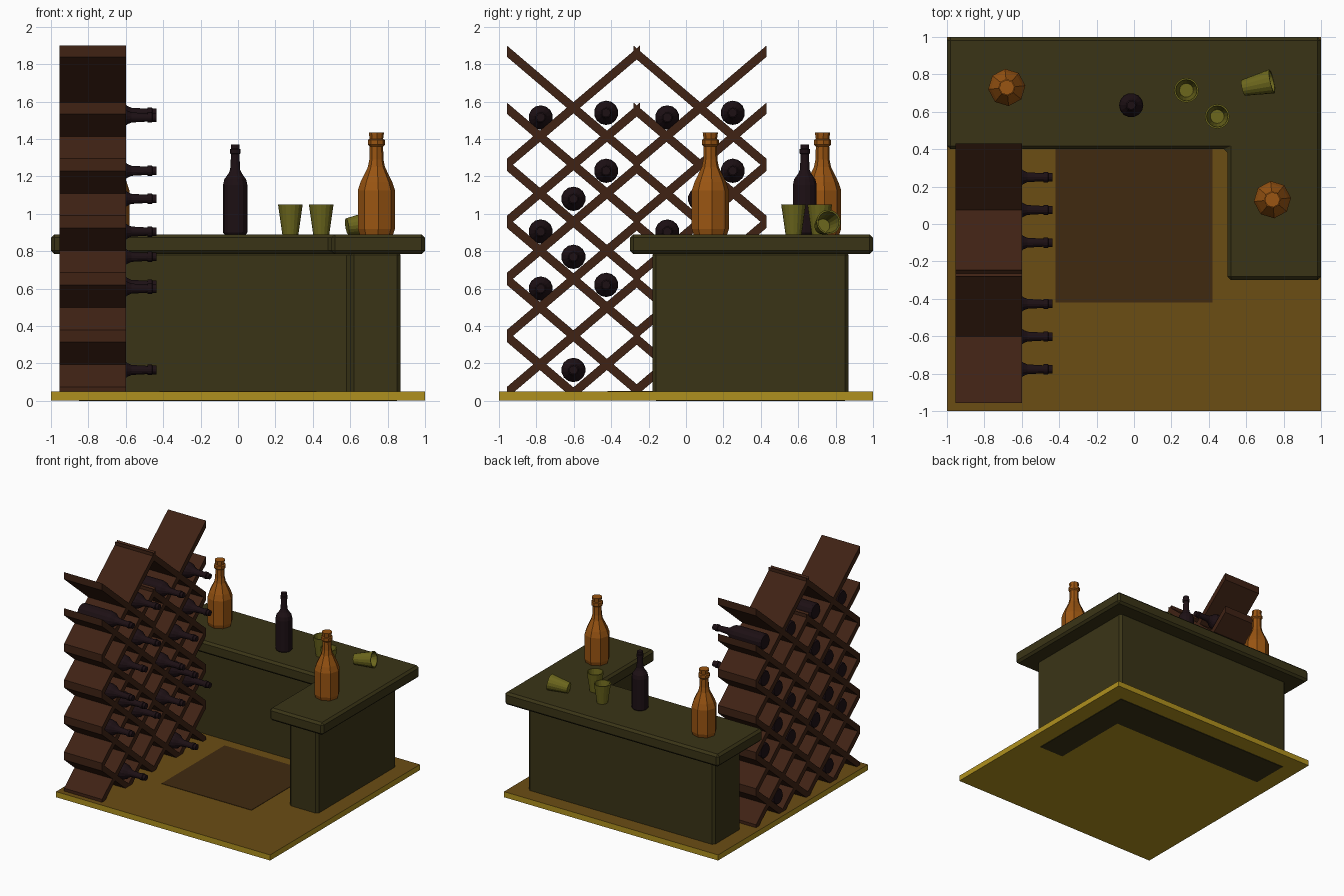
import bpy, bmesh, math
from mathutils import Matrix, Vector

if "Cube" in bpy.data.objects:
    bpy.data.objects.remove(bpy.data.objects["Cube"])


def mat(name, r, g, b):
    m = bpy.data.materials.new(name)
    m.diffuse_color = (r, g, b, 1)
    m.use_nodes = True
    m.node_tree.nodes["Principled BSDF"].inputs["Base Color"].default_value = m.diffuse_color
    return m


FLOOR = mat("floor_yellow", .43, .28, .013)
BOARDS = mat("floor_top_brown", .147, .074, .007)
RUG = mat("rug_brown", .051, .023, .005)
OLIVE = mat("counter_olive", .042, .034, .008)
WOOD = mat("rack_wood", .05, .016, .007)
DARK = mat("dark_glass", .012, .005, .007)
AMBER = mat("amber_glass", .32, .09, .006)
GREEN = mat("cup_green", .15, .135, .012)


def finish(bm, name, material, matrix=None):
    bmesh.ops.recalc_face_normals(bm, faces=bm.faces)
    me = bpy.data.meshes.new(name)
    bm.to_mesh(me)
    bm.free()
    me.materials.append(material)
    ob = bpy.data.objects.new(name, me)
    bpy.context.collection.objects.link(ob)
    if matrix:
        ob.matrix_world = matrix
    return ob


def prism(name, pts, offset, material, bevel=0):
    """Extrude a polygon of 3D points by an offset."""
    bm = bmesh.new()
    face = bm.faces.new([bm.verts.new(p) for p in pts])
    ext = bmesh.ops.extrude_face_region(bm, geom=[face])
    moved = [v for v in ext["geom"] if isinstance(v, bmesh.types.BMVert)]
    bmesh.ops.translate(bm, vec=offset, verts=moved)
    ob = finish(bm, name, material)
    if bevel:
        b = ob.modifiers.new("edge_chamfer", "BEVEL")
        b.width = bevel
        b.segments = 1
    return ob


def slab(name, xy, z0, z1, material, bevel=0):
    return prism(name, [(x, y, z0) for x, y in xy], (0, 0, z1 - z0), material, bevel)


def lathe(name, profile, sides, material, matrix, turn=0):
    """Spin an (r, z) profile around z; r = 0 closes with a pole."""
    bm = bmesh.new()
    rings = []
    for r, z in profile:
        if r == 0:
            rings.append([bm.verts.new((0, 0, z))] * sides)
        else:
            rings.append([bm.verts.new((r * math.cos(turn + 2 * math.pi * i / sides),
                                        r * math.sin(turn + 2 * math.pi * i / sides), z))
                          for i in range(sides)])
    for a, b in zip(rings, rings[1:]):
        for i in range(sides):
            j = (i + 1) % sides
            bm.faces.new(list(dict.fromkeys((a[i], a[j], b[j], b[i]))))
    return finish(bm, name, material, matrix)


# Floor with a browner upper face, and the rug
floor = slab("floor", [(-1, -1), (1, -1), (1, 1), (-1, 1)], .003, .05, FLOOR)
floor.data.materials.append(BOARDS)
for p in floor.data.polygons:
    if p.normal.z > .9:
        p.material_index = 1
slab("rug", [(-.42, -.42), (.42, -.42), (.42, .42), (-.42, .42)], .045, .053, RUG)


# L-shaped counter
def ell(left, right, front, inner_x, inner_y, back):
    return [(left, inner_y), (inner_x, inner_y), (inner_x, front),
            (right, front), (right, back), (left, back)]


slab("counter_body", ell(-.87, .87, -.18, .60, .51, .87), 0, .80, OLIVE, .02)
slab("counter_top", ell(-1, 1, -.30, .50, .40, 1), .785, .89, OLIVE, .018)

# Bottle and cup profiles
wine = [(0, 0), (.058, 0), (.065, .01), (.065, .265), (.058, .295), (.036, .325),
        (.027, .345), (.022, .43), (.028, .432), (.028, .455), (.023, .458),
        (.023, .48), (0, .48)]
flask = [(0, 0), (.09, 0), (.1, .03), (.1, .235), (.085, .28), (.046, .36), (.038, .40),
         (.036, .47), (.046, .48), (.046, .505), (.036, .51), (.041, .545), (0, .545)]
cup = [(0, 0), (.043, 0), (.066, .16), (.057, .16), (.037, .02), (0, .02)]

# Items on the counter
for i, (x, y) in enumerate([(-.68, .73), (.74, .13)]):
    lathe(f"amber_bottle_{i}", flask, 8, AMBER, Matrix.Translation((x, y, .89)), .1)
lathe("dark_bottle", wine, 14, DARK, Matrix.Translation((-.015, .635, .89)))
for i, (x, y) in enumerate([(.28, .715), (.445, .575)]):
    lathe(f"cup_{i}", cup, 16, GREEN, Matrix.Translation((x, y, .89)))
axis = Vector((math.cos(.22), math.sin(.22), .147))
lathe("fallen_cup", cup, 16, GREEN,
      Matrix.Translation((.583, .728, .933)) @ axis.to_track_quat("Z", "Y").to_matrix().to_4x4())

# Wine rack: two identical lattice units of crossing planks, with bottles
HALF, RISE, STEP, THICK = .355, .302, .305, .03
stored = [(-1, 1.515), (1, 1.54), (1, 1.23), (0, 1.08), (-1, .905),
          (0, .77), (-1, .60), (1, .62), (0, .165)]
for u, cy in enumerate((-.602, .075)):
    for k in range(6):
        cz = 1.567 - STEP * k
        low = 0 if k == 5 else 1       # lowest planks stop at the floor
        for s in (-1, 1):
            y0, z0 = cy - s * HALF * low, cz - RISE * low
            y1, z1 = cy + s * HALF, cz + RISE
            prism(f"rack_plank_{u}_{k}_{'left' if s < 0 else 'right'}",
                  [(-.955, y0, z0 - THICK), (-.955, y1, z1 - THICK),
                   (-.955, y1, z1 + THICK), (-.955, y0, z0 + THICK)],
                  (.355, 0, 0), WOOD)
    for i, (col, z) in enumerate(stored):
        lathe(f"stored_bottle_{u}_{i}", wine, 14, DARK,
              Matrix.Translation((-.915, cy + col * .175, z)) @ Matrix.Rotation(math.pi / 2, 4, "Y"))
